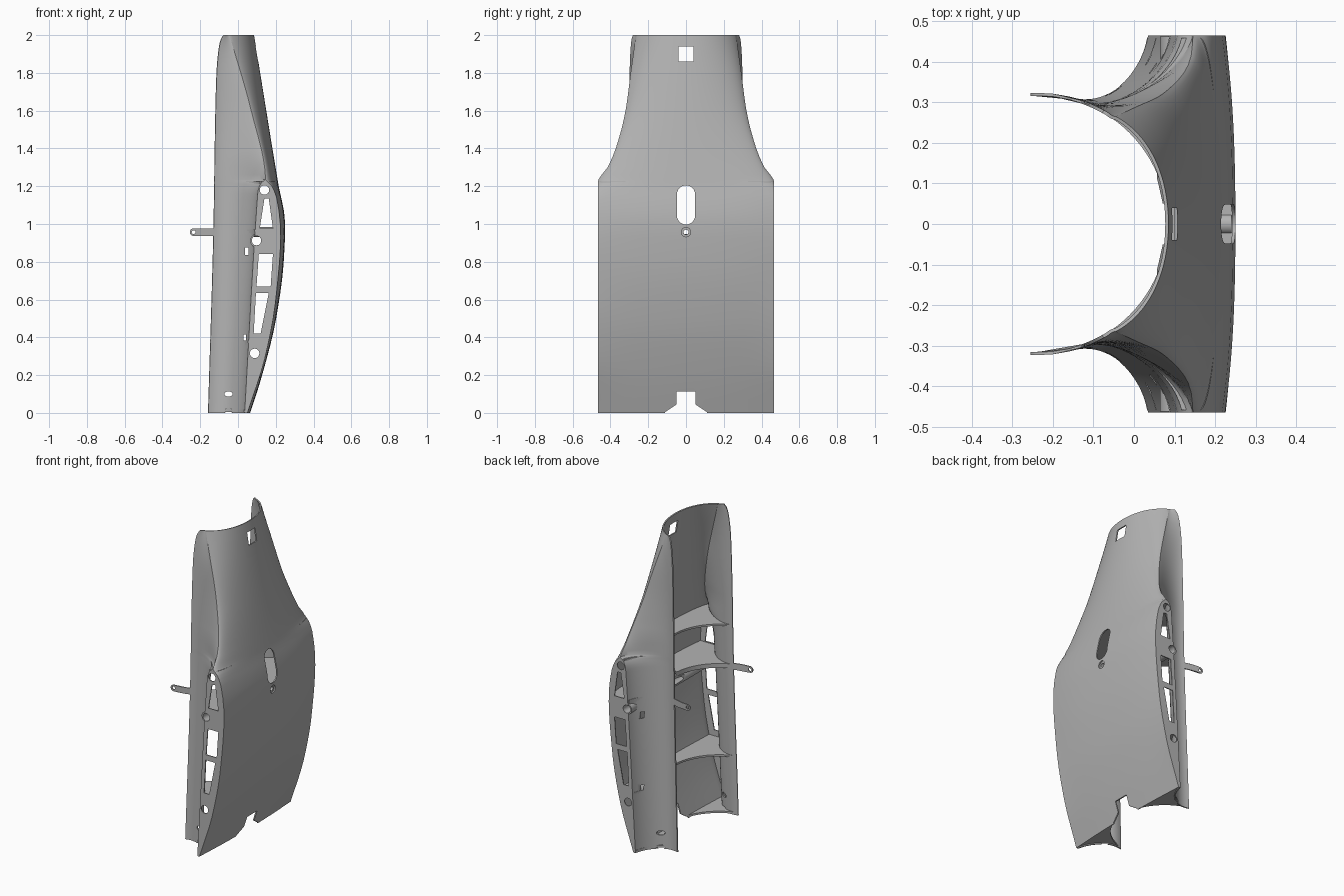
import bpy, bmesh
from math import cos, sin, pi, sqrt

cube = bpy.data.objects.get("Cube")
if cube:
    bpy.data.objects.remove(cube, do_unlink=True)

GREY = (0.45, 0.45, 0.45, 1)
mat = bpy.data.materials.new("plain_grey")
mat.use_nodes = True
mat.diffuse_color = GREY
mat.node_tree.nodes["Principled BSDF"].inputs["Base Color"].default_value = GREY

WALL = 0.008
BORE_X, BORE_R = -0.235, 0.315
OUTER_R = BORE_R + WALL


def smooth_key(z, keys):
    """Monotone curve through (z, value) pairs."""
    if z <= keys[0][0]:
        return keys[0][1]
    if z >= keys[-1][0]:
        return keys[-1][1]
    grads = [(b[1] - a[1]) / (b[0] - a[0]) for a, b in zip(keys, keys[1:])]
    inner = [0 if g * h <= 0 else 2 * g * h / (g + h) for g, h in zip(grads, grads[1:])]
    slopes = [grads[0]] + inner + [grads[-1]]
    k = max(i for i in range(len(grads)) if keys[i][0] <= z)
    (z0, v0), (z1, v1) = keys[k], keys[k + 1]
    d = z1 - z0
    t = (z - z0) / d
    return (v0 * (1 + 2 * t) * (1 - t) ** 2 + slopes[k] * d * t * (1 - t) ** 2
            + v1 * t * t * (3 - 2 * t) - slopes[k + 1] * d * t * t * (1 - t))


def bezier(a, b, c, d, count):
    pts = []
    for i in range(count + 1):
        t = i / count
        w = ((1 - t) ** 3, 3 * t * (1 - t) ** 2, 3 * t * t * (1 - t), t ** 3)
        pts.append(tuple(sum(wi * p[k] for wi, p in zip(w, (a, b, c, d))) for k in (0, 1)))
    return pts


# Shape of the shell by height
EDGE = [(0, -.157), (1, -.128), (1.5, -.12), (1.8, -.112), (1.93, -.1), (1.98, -.088), (2, -.075)]
FRONT = [(0, .065), (.2, .128), (.5, .202), (.8, .242), (1, .25), (1.22, .212), (2, .085)]
HALF = [(0, .465), (1.225, .465), (1.3, .415), (1.4, .372), (1.6, .32), (1.8, .293), (2, .265)]
PANEL_IN = [(0, .035), (1.1, .1), (1.18, .107), (1.22, .125), (1.235, .145), (1.6, .07), (2, -.045)]
PANEL_OUT = [(0, .05), (.3, .145), (.6, .2), (.95, .226), (1.1, .213), (1.19, .185), (1.235, .145)]
BULGE_X = [(0, .01), (1.1, .01), (1.235, .02), (2, .055)]
BULGE_Y = [(0, .75), (1.1, .75), (1.235, .98), (2, .85)]
FLARE_X = [(0, .02), (1.2, .02), (1.35, .05), (2, .012)]
FLARE_Y = [(0, .1), (1.2, .1), (1.35, .02), (2, 0)]
FADE = [(0, 1), (1.235, 1), (2, .15)]


def section(z):
    """Open outline of the shell at one height, from the +y lip to the -y lip."""
    lip_x = smooth_key(z, EDGE)
    lip = (lip_x, sqrt(OUTER_R ** 2 - (lip_x - BORE_X) ** 2))
    front, half = smooth_key(z, FRONT), smooth_key(z, HALF)
    a = (smooth_key(z, PANEL_IN), half)
    b = (smooth_key(z, PANEL_OUT), half) if z < PANEL_OUT[-1][0] else a
    s = smooth_key(z, FADE)
    flare = bezier(lip, (lip[0] + .09 * s, lip[1] - .03 * s),
                   (a[0] - smooth_key(z, FLARE_X), half - smooth_key(z, FLARE_Y)), a, 16)
    face = bezier(b, (front - smooth_key(z, BULGE_X), half * smooth_key(z, BULGE_Y)),
                  (front, half / 2), (front, 0), 18)
    side = flare + face
    return side + [(x, -y) for x, y in side[-2::-1]]


def finish(name, bm):
    me = bpy.data.meshes.new(name)
    bm.to_mesh(me)
    bm.free()
    me.materials.append(mat)
    ob = bpy.data.objects.new(name, me)
    bpy.context.scene.collection.objects.link(ob)
    return ob


def prism(name, outlines, axis, lo, hi):
    """Extrude flat outlines along an axis; outline pairs are the other two axes in order."""
    bm = bmesh.new()
    for pts in outlines:
        def place(p, h):
            v = list(p)
            v.insert("xyz".index(axis), h)
            return bm.verts.new(v)
        low, high = [place(p, lo) for p in pts], [place(p, hi) for p in pts]
        bm.faces.new(low)
        bm.faces.new(high)
        for i in range(len(pts)):
            j = (i + 1) % len(pts)
            bm.faces.new((low[i], low[j], high[j], high[i]))
    bmesh.ops.recalc_face_normals(bm, faces=bm.faces)
    return finish(name, bm)


def disc(u, v, r, ru=None, n=24):
    return [(u + (ru or r) * cos(2 * pi * i / n), v + r * sin(2 * pi * i / n)) for i in range(n)]


def rect(u0, u1, v0, v1):
    return [(u0, v0), (u1, v0), (u1, v1), (u0, v1)]


def cut(ob, *cutters):
    for c in cutters:
        c.hide_render = True
        m = ob.modifiers.new("cut", "BOOLEAN")
        m.operation, m.solver, m.object = "DIFFERENCE", "EXACT", c


def bake(ob):
    """Apply the modifiers, then smooth everything except sharp edges."""
    deps = bpy.context.evaluated_depsgraph_get()
    me = bpy.data.meshes.new_from_object(ob.evaluated_get(deps))
    ob.modifiers.clear()
    ob.data = me
    bpy.ops.object.select_all(action="DESELECT")
    ob.select_set(True)
    bpy.context.view_layer.objects.active = ob
    bpy.ops.object.shade_smooth_by_angle(angle=pi / 6)


# Shell skin
levels = [1.14 * i / 16 for i in range(17)]
levels += [1.16, 1.18, 1.2, 1.21, 1.22, 1.228, 1.235, 1.26, 1.3]
levels += [1.3 + .6 * i / 12 for i in range(1, 13)] + [1.93, 1.96, 1.98, 1.99, 2]
bm = bmesh.new()
rows = [[bm.verts.new((x, y, z)) for x, y in section(z)] for z in levels]
for r, s in zip(rows, rows[1:]):
    for j in range(len(r) - 1):
        bm.faces.new((r[j], s[j], s[j + 1], r[j + 1]))
bmesh.ops.remove_doubles(bm, verts=bm.verts, dist=1e-4)
skin = finish("shell_skin", bm)
solid = skin.modifiers.new("wall", "SOLIDIFY")
solid.thickness, solid.offset = WALL, -1

# Openings through both side panels and flares
side_holes = prism("side_hole_cutter", [
    disc(.14, 1.18, .025), disc(.098, .912, .025), disc(.088, .315, .025),
    [(.14, 1.135), (.163, 1.135), (.185, .975), (.115, .975)],
    [(.11, .84), (.185, .84), (.173, .67), (.098, .67)],
    [(.095, .635), (.163, .635), (.12, .42), (.083, .42)],
    rect(.038, .056, .835, .875), rect(.028, .042, .375, .415),
    disc(-.05, .1, .014, .022), disc(-.05, .01, .014, .022)], "y", -.6, .6)

# Openings through the outer face: window, long slot, bolt hole, bottom notch
slot = [(.048 * cos(pi * i / 12), (1.157 if i <= 12 else 1.045) + .048 * sin(pi * i / 12))
        for i in list(range(13)) + list(range(12, 25))]
slot[13] = (-.048, 1.045)
notch = [(-.115, -.02), (.115, -.02), (.11, .005), (.05, .045),
         (.05, .112), (-.05, .112), (-.05, .045), (-.11, .005)]
face_holes = prism("face_hole_cutter", [
    rect(-.04, .04, 1.86, 1.94), slot, disc(0, .957, .025), notch], "x", -.02, .4)
cut(skin, side_holes, face_holes)
bake(skin)

# Cross ribs, tube and boss, all trimmed to the round bore
bore = prism("bore_cutter", [disc(BORE_X, 0, BORE_R + .002, n=96)], "z", -.1, 2.1)
for name, z, thick in (("bottom_rib", .006, .012), ("lower_rib", .37, .012),
                       ("middle_rib", .942, .028), ("upper_rib", 1.212, .012)):
    rib = prism(name, [[(x - .003, y * .985) for x, y in section(z)]], "z", z, z + thick)
    cut(rib, bore, face_holes)
    bake(rib)

tube = prism("cross_tube", [disc(.098, .912, .034)], "y", -.462, .462)
cut(tube, side_holes, bore)
bake(tube)

boss_hole = prism("boss_hole_cutter", [disc(0, .957, .013)], "x", -.02, .4)
boss = prism("bolt_boss", [disc(0, .957, .026)], "x", .06, .24)
cut(boss, boss_hole, bore)
bake(boss)

# Eyelet tabs on the two lips
TAB_Z = .957
outline = [(-.235 + .02 * cos(a), TAB_Z + .02 * sin(a))
           for a in (pi / 2 + pi * i / 12 for i in range(13))]
outline += [(x, TAB_Z - .02) for x in (-.2, -.16, -.12)]
outline += [(x, TAB_Z + .02) for x in (-.12, -.16, -.2)]
eyelet = prism("eyelet_cutter", [disc(-.235, TAB_Z, .01)], "y", -.6, .6)
for name, side in (("back_tab", 1), ("front_tab", -1)):
    tab = prism(name, [outline], "y", -.007, 0)
    for v in tab.data.vertices:
        v.co.y = side * (v.co.y + sqrt(OUTER_R ** 2 - (v.co.x - BORE_X) ** 2))
    if side < 0:
        tab.data.flip_normals()
    cut(tab, eyelet)
    bake(tab)

for helper in (side_holes, face_holes, bore, boss_hole, eyelet):
    bpy.data.objects.remove(helper, do_unlink=True)
